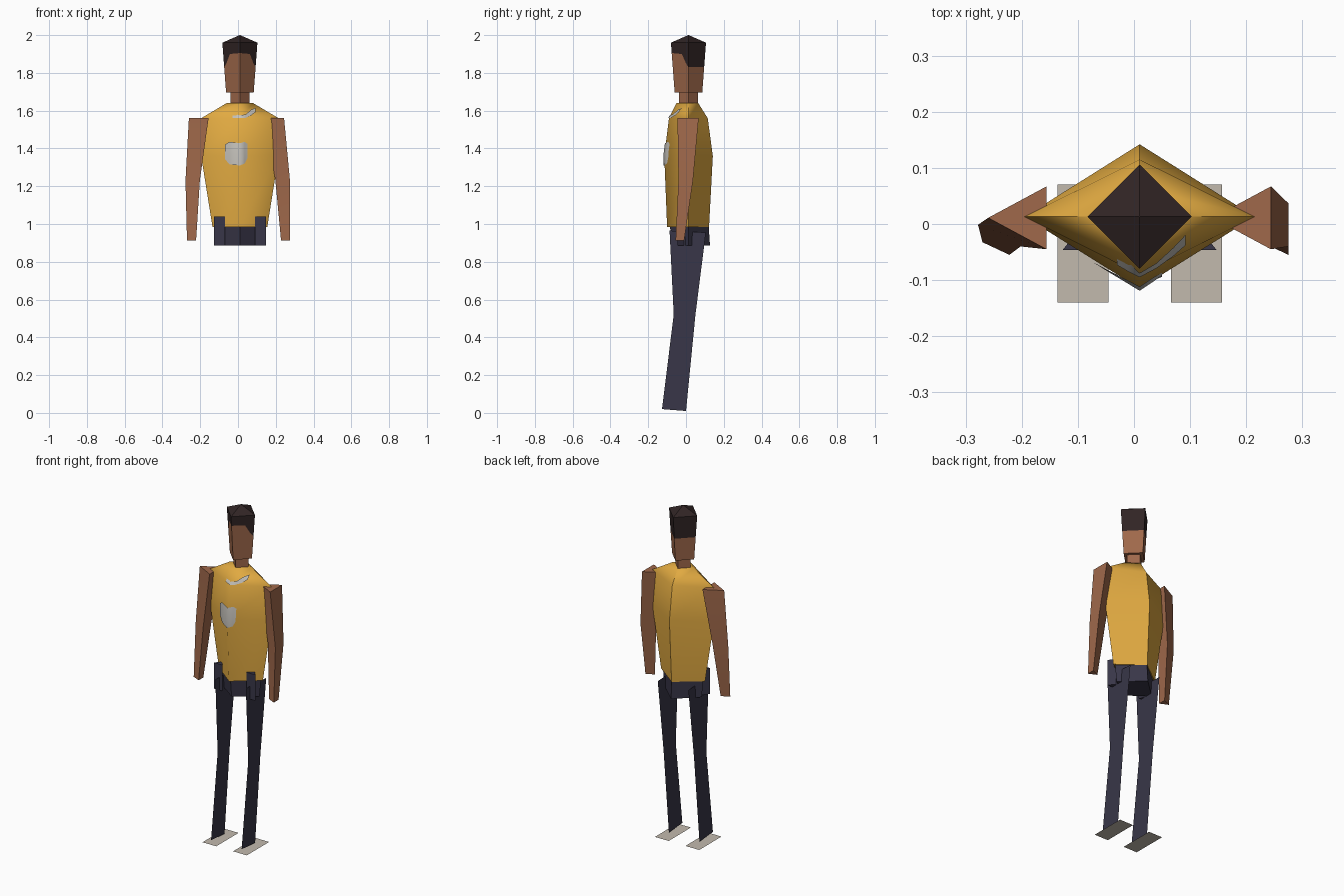
import bpy, math
from mathutils import Vector
from mathutils.bvhtree import BVHTree

if "Cube" in bpy.data.objects:
    bpy.data.objects.remove(bpy.data.objects["Cube"], do_unlink=True)

CX, CY = 0.01, 0.013


def material(name, r, g, b):
    m = bpy.data.materials.new(name)
    m.use_nodes = True
    m.diffuse_color = (r, g, b, 1)
    m.node_tree.nodes["Principled BSDF"].inputs["Base Color"].default_value = (r, g, b, 1)
    return m


skin = material("brown skin", 0.35, 0.14, 0.07)
hair = material("dark hair", 0.03, 0.018, 0.018)
yellow = material("yellow shirt", 0.75, 0.40, 0.053)
navy = material("navy trousers", 0.04, 0.037, 0.065)
beige = material("beige shoes", 0.54, 0.49, 0.42)
grey = material("light grey print", 0.56, 0.54, 0.50)


def build(name, verts, faces, mats, angle=30):
    me = bpy.data.meshes.new(name)
    me.from_pydata(verts, [], faces)
    for m in mats:
        me.materials.append(m)
    me.update()
    me.shade_smooth()
    me.set_sharp_from_angle(angle=math.radians(angle))
    ob = bpy.data.objects.new(name, me)
    bpy.context.collection.objects.link(ob)
    return ob


def loft(name, rings, mats, angle=30):
    """Skin rings of equal length (counter-clockwise from above, bottom first) and cap both ends."""
    n = len(rings[0])
    verts = [p for ring in rings for p in ring]
    faces = [(k * n + i, k * n + (i + 1) % n, (k + 1) * n + (i + 1) % n, (k + 1) * n + i)
             for k in range(len(rings) - 1) for i in range(n)]
    faces.append(tuple(reversed(range(n))))
    faces.append(tuple(range(len(verts) - n, len(verts))))
    return build(name, verts, faces, mats, angle)


def diamond(z, half, front, back):
    return [(CX + half, CY, z), (CX, back, z), (CX - half, CY, z), (CX, front, z)]


# Shirt: smooth front, creased sides and back ridge
shirt = loft("shirt", [diamond(0.985, 0.145, -0.10, 0.122), diamond(1.36, 0.205, -0.115, 0.142),
                       diamond(1.56, 0.205, -0.09, 0.115), diamond(1.64, 0.07, -0.05, 0.065)],
             [yellow], 75)
for e in shirt.data.edges:
    if all(shirt.data.vertices[v].co.y > 0.05 for v in e.vertices):
        e.use_edge_sharp = True

# Hips and neck
loft("hips", [diamond(0.885, 0.123, -0.075, 0.127), diamond(0.99, 0.133, -0.085, 0.12)], [navy])
loft("neck", [diamond(1.62, 0.05, CY - 0.05, CY + 0.05),
              diamond(1.70, 0.05, CY - 0.05, CY + 0.05)], [skin])

# Head: square section, split along the hairline
HAIRLINE = [(1, 0, 1.83), (0, 1, 1.83), (-1, 0, 1.83), (-0.85, -0.15, 1.85), (-0.6, -0.4, 1.9),
            (0, -1, 1.905), (0.6, -0.4, 1.9), (0.85, -0.15, 1.85)]


def head_ring(z=None, scale=1):
    ring = []
    for fx, fy, line in HAIRLINE:
        h = line if z is None else z
        r = scale * (0.073 + (h - 1.695) * 0.075)
        ring.append((CX + fx * r, CY + fy * r, h))
    return ring


head = loft("head", [head_ring(1.695), head_ring(), head_ring(1.96), head_ring(2.0, 0.01)],
            [skin, hair])
for p in head.data.polygons:
    if min(head.data.vertices[v].co.z for v in p.vertices) > 1.8:
        p.material_index = 1


# Arms: three-sided, both pointing the same way round
def arm_ring(z, apex, flat, front, back):
    return [(flat, front, z), (flat, back, z), (apex, (front + back) / 2, z)]


for side, dx in (("left", 0), ("right", -0.4)):
    levels = [(0.912, 0.228, 0.275, -0.055, -0.01), (1.23, 0.198, 0.275, -0.04, 0.037),
              (1.56, 0.14, 0.244, -0.045, 0.067)]
    if side == "right":
        levels = [(0.912, 0.13, 0.178, -0.055, -0.01), (1.23, 0.122, 0.198, -0.04, 0.037),
                  (1.56, 0.14, 0.244, -0.045, 0.067)]
    loft(side + "_arm", [arm_ring(z, a + dx, f + dx, fr, bk) for z, a, f, fr, bk in levels], [skin])

# Flat legs, flat shoes and pocket wedges
for side, s in (("left", 1), ("right", -1)):
    x = 0.012 + s * 0.101
    profile = [(-0.127, 0.02), (0.0, 0.01), (0.05, 0.52), (0.105, 0.955), (-0.087, 0.965), (-0.065, 0.52)]
    build(side + "_leg", [(x, y, z) for y, z in profile], [(0, 1, 2, 5), (5, 2, 3, 4)], [navy])
    fx = CX + s * 0.101
    build(side + "_shoe", [(fx + a * 0.0455, y, 0) for a, y in
                           ((-1, -0.14), (1, -0.14), (1, 0.07), (-1, 0.07))], [(0, 1, 2, 3)], [beige])
    px = CX + s * 0.108
    loft(side + "_pocket", [[(px - 0.029, -0.046, z), (px + 0.029, -0.046, z), (px, -0.01, z)]
                            for z in (0.885, 1.04)], [navy])

# Shirt prints: thin strips laid on the front of the shirt
tree = BVHTree.FromPolygons([v.co for v in shirt.data.vertices],
                            [p.vertices for p in shirt.data.polygons])


def print_strip(name, columns):
    verts = []
    for x, low, high in columns:
        for t in (0, 0.5, 1):
            z = low + (high - low) * t
            hit = tree.ray_cast(Vector((x, -1, z)), Vector((0, 1, 0)))[0]
            verts.append((x, (hit.y if hit else -0.05) - 0.005, z))
    faces = [(3 * i + j, 3 * i + 3 + j, 3 * i + 4 + j, 3 * i + 1 + j)
             for i in range(len(columns) - 1) for j in (0, 1)]
    build(name, verts, faces, [grey], 75)


print_strip("chest_badge", [(-0.07, 1.345, 1.42), (-0.045, 1.315, 1.435), (0.01, 1.31, 1.428),
                            (0.035, 1.32, 1.435), (0.05, 1.35, 1.425)])
print_strip("collar_print", [(-0.03, 1.562, 1.592), (-0.01, 1.56, 1.58), (0.01, 1.56, 1.575),
                             (0.04, 1.562, 1.58), (0.07, 1.575, 1.605), (0.092, 1.592, 1.615)])
